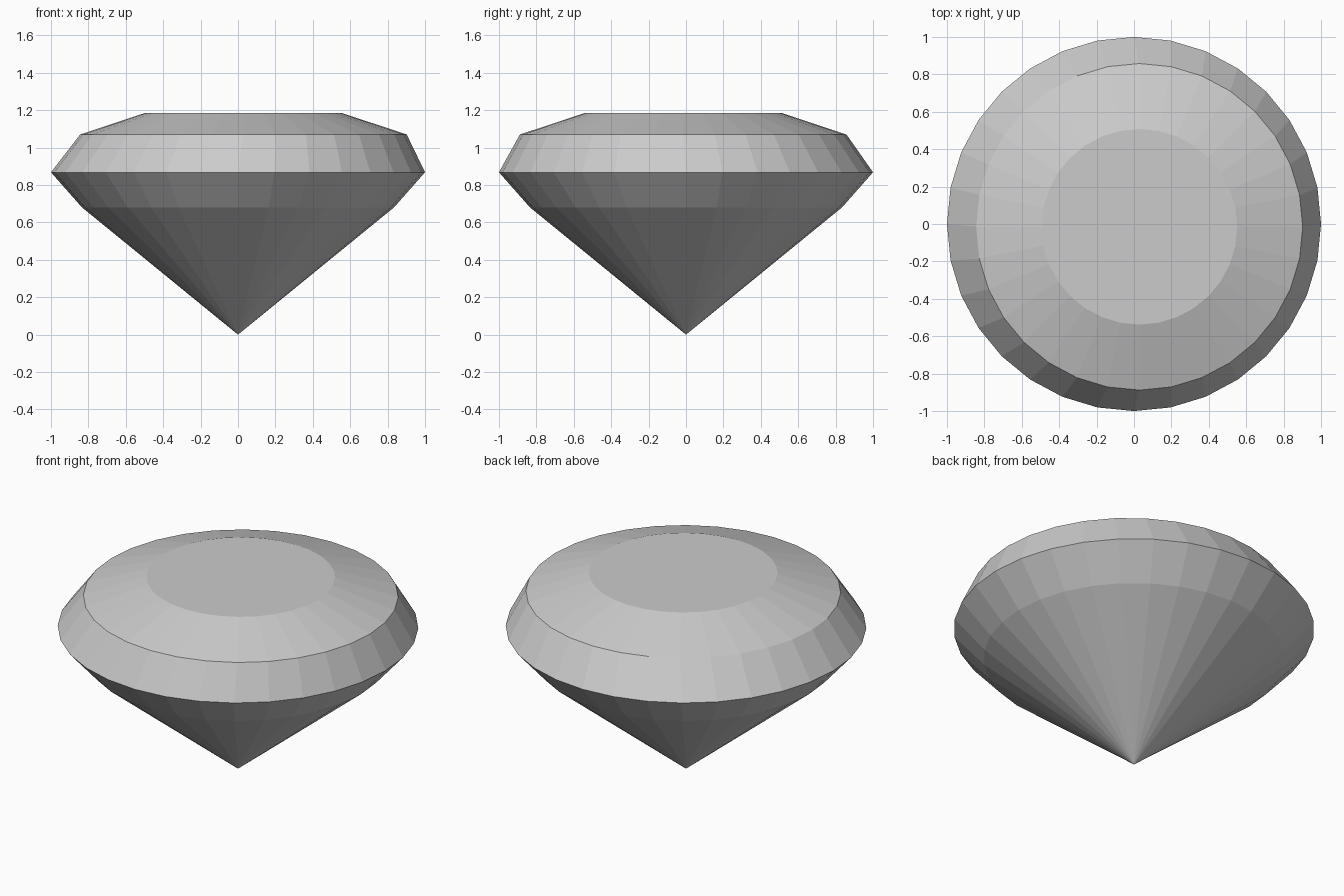
import bpy
import bmesh
from math import cos, sin, tau

if "Cube" in bpy.data.objects:
    bpy.data.objects.remove(bpy.data.objects["Cube"])

SIDES = 32

# Outline rings from lower to upper: radius, height, centre x, centre y
RINGS = [
    (0.834, 0.68, 0.0, 0.0),        # pavilion break
    (1.0, 0.868, 0.0, 0.0),         # girdle
    (0.873, 1.07, 0.029, -0.015),   # crown break, slightly off centre
    (0.523, 1.186, 0.029, -0.015),  # table edge
]

bm = bmesh.new()


def add_ring(radius, height, cx, cy):
    return [bm.verts.new((cx + radius * cos(tau * i / SIDES),
                          cy + radius * sin(tau * i / SIDES), height))
            for i in range(SIDES)]


rings = [add_ring(*r) for r in RINGS]
tip = bm.verts.new((0, 0, 0))

# Facets: pointed pavilion, bands, flat table
for i in range(SIDES):
    j = (i + 1) % SIDES
    bm.faces.new((tip, rings[0][j], rings[0][i]))
    for low, high in zip(rings, rings[1:]):
        bm.faces.new((low[i], low[j], high[j], high[i]))
bm.faces.new(rings[-1])

bmesh.ops.recalc_face_normals(bm, faces=bm.faces[:])
mesh = bpy.data.meshes.new("cut_gem")
bm.to_mesh(mesh)
bm.free()
bpy.context.collection.objects.link(bpy.data.objects.new("cut_gem", mesh))
